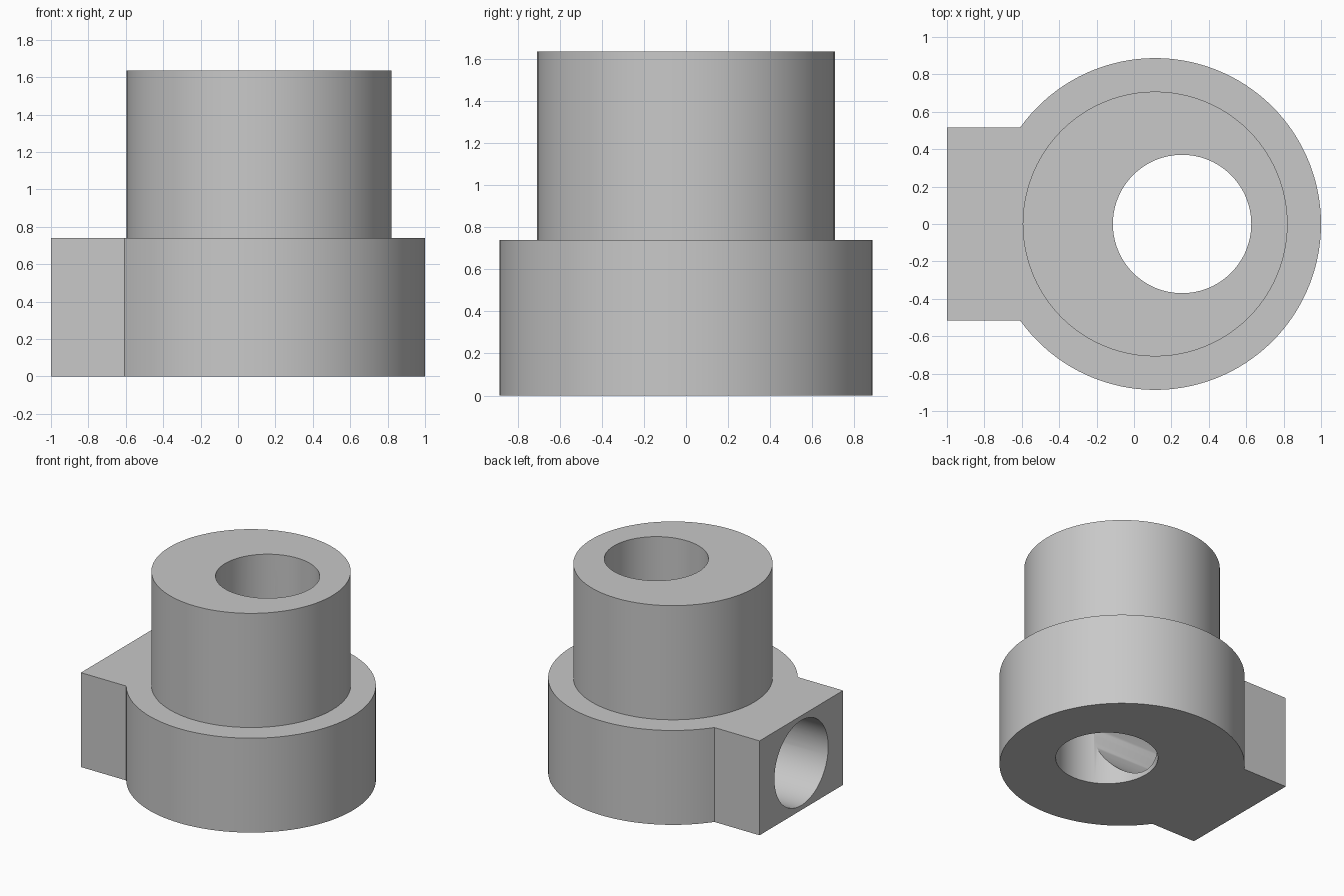
import bpy
import bmesh
import math

cube = bpy.data.objects.get("Cube")
if cube:
    bpy.data.objects.remove(cube, do_unlink=True)

AXIS_X = 0.113       # axis of the round body
BASE_R = 0.887
BASE_H = 0.74
BLOCK_HALF = 0.517
HEIGHT = 1.635

grey = bpy.data.materials.new("plain grey")
grey.use_nodes = True
colour = (0.58, 0.58, 0.58, 1)
grey.diffuse_color = colour
grey.node_tree.nodes["Principled BSDF"].inputs["Base Color"].default_value = colour


def prism(name, outline, z0, z1):
    """Extrude a closed outline between two heights."""
    bm = bmesh.new()
    face = bm.faces.new([bm.verts.new((x, y, z0)) for x, y in outline])
    grown = bmesh.ops.extrude_face_region(bm, geom=[face])["geom"]
    top = [v for v in grown if isinstance(v, bmesh.types.BMVert)]
    bmesh.ops.translate(bm, verts=top, vec=(0, 0, z1 - z0))
    bmesh.ops.recalc_face_normals(bm, faces=bm.faces)
    mesh = bpy.data.meshes.new(name)
    bm.to_mesh(mesh)
    bm.free()
    mesh.materials.append(grey)
    obj = bpy.data.objects.new(name, mesh)
    bpy.context.collection.objects.link(obj)
    return obj


def arc(cx, radius, start, end, steps):
    angles = [start + (end - start) * i / steps for i in range(steps + 1)]
    return [(cx + radius * math.cos(a), radius * math.sin(a)) for a in angles]


def circle(cx, radius, steps=96):
    return arc(cx, radius, 0, math.tau, steps)[:-1]


def combine(target, tool, operation):
    """Apply a boolean and remove the tool."""
    mod = target.modifiers.new(operation.lower(), "BOOLEAN")
    mod.operation = operation
    mod.solver = "EXACT"
    mod.object = tool
    tool.hide_render = True
    bpy.context.view_layer.objects.active = target
    bpy.ops.object.modifier_apply(modifier=mod.name)
    bpy.data.objects.remove(tool, do_unlink=True)


# Round base with the side block in one outline
join = math.pi - math.asin(BLOCK_HALF / BASE_R)
footprint = arc(AXIS_X, BASE_R, -join, join, 96)
footprint += [(-1, BLOCK_HALF), (-1, -BLOCK_HALF)]
body = prism("stepped_housing", footprint, 0, BASE_H)

# Narrower upper cylinder
collar = prism("upper_collar", circle(AXIS_X, 0.708), BASE_H / 2, HEIGHT)
combine(body, collar, "UNION")

# Off-centre vertical through hole
bore = prism("vertical_bore", circle(0.257, 0.37), -0.2, HEIGHT + 0.2)
combine(body, bore, "DIFFERENCE")

# Horizontal hole from the block end into the vertical one
port = prism("side_port", circle(0, 0.333), 0, 1.457)
port.rotation_euler = (0, math.pi / 2, 0)
port.location = (-1.2, 0, BASE_H / 2)
bpy.context.view_layer.update()
combine(body, port, "DIFFERENCE")

# Smooth walls, sharp rims
bpy.ops.object.select_all(action="DESELECT")
body.select_set(True)
bpy.context.view_layer.objects.active = body
bpy.ops.object.shade_smooth_by_angle(angle=math.radians(30))
